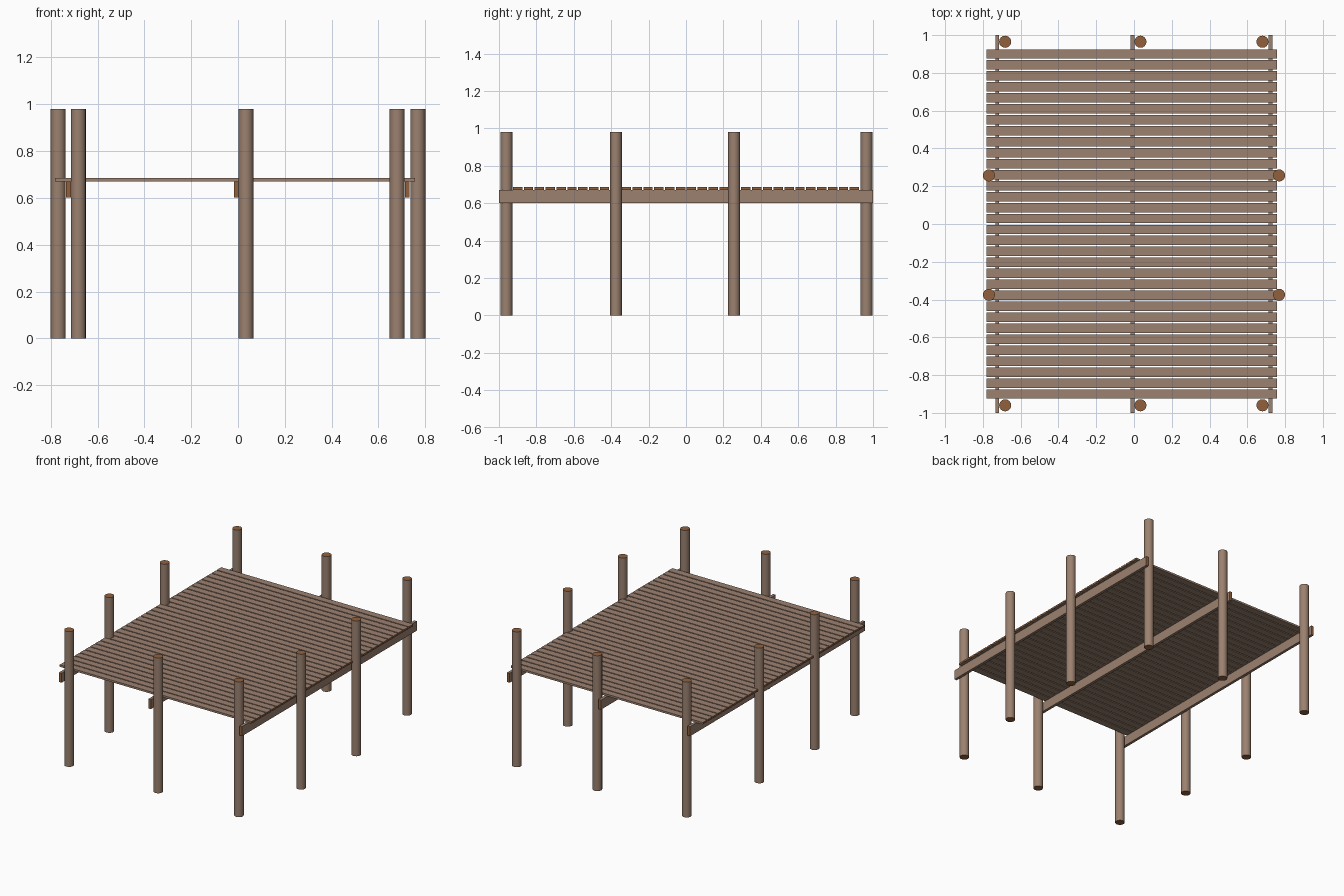
import bpy, bmesh, math
from mathutils import Matrix, Vector

if "Cube" in bpy.data.objects:
    bpy.data.objects.remove(bpy.data.objects["Cube"])


def material(name, rgb):
    m = bpy.data.materials.new(name)
    m.diffuse_color = (*rgb, 1)
    m.use_nodes = True
    m.node_tree.nodes["Principled BSDF"].inputs["Base Color"].default_value = m.diffuse_color
    return m


wood = material("weathered_wood", (0.33, 0.22, 0.16))
grain = material("end_grain", (0.285, 0.12, 0.047))


def finish(name, bm, end_axis):
    """Make an object; faces pointing along end_axis get the end grain colour."""
    bm.normal_update()
    for f in bm.faces:
        f.material_index = 1 if abs(f.normal[end_axis]) > 0.9 else 0
    me = bpy.data.meshes.new(name)
    bm.to_mesh(me)
    bm.free()
    me.materials.append(wood)
    me.materials.append(grain)
    ob = bpy.data.objects.new(name, me)
    bpy.context.collection.objects.link(ob)
    return ob


def box(name, lo, hi, end_axis):
    lo, hi = Vector(lo), Vector(hi)
    bm = bmesh.new()
    bmesh.ops.create_cube(bm, size=1)
    bmesh.ops.scale(bm, vec=hi - lo, verts=bm.verts)
    bmesh.ops.translate(bm, vec=(lo + hi) / 2, verts=bm.verts)
    return finish(name, bm, end_axis)


def post(name, x, y, r=0.032, h=0.98):
    bm = bmesh.new()
    bmesh.ops.create_cone(bm, cap_ends=True, segments=16, radius1=r, radius2=r,
                          depth=h, matrix=Matrix.Translation((x, y, h / 2)))
    ob = finish(name, bm, 2)
    bpy.context.view_layer.objects.active = ob
    ob.select_set(True)
    bpy.ops.object.shade_smooth_by_angle(angle=math.radians(40))
    ob.select_set(False)


# round posts: front and back rows, then the two sides
for row, y in (("front", -0.96), ("back", 0.965)):
    for side, x in (("left", -0.682), ("middle", 0.034), ("right", 0.68)):
        post(f"{row}_{side}_post", x, y)
for side, x in (("left", -0.768), ("right", 0.768)):
    for i, y in enumerate((-0.375, 0.257)):
        post(f"{side}_side_post_{i + 1}", x, y)

# long beams under the deck
for side, x in (("left", -0.724), ("middle", -0.008), ("right", 0.723)):
    box(f"{side}_beam", (x - 0.01, -1, 0.602), (x + 0.01, 1, 0.671), 1)

# deck planks laid across the beams
count, gap = 32, 0.008
start, end = -0.925, 0.925
pitch = (end - start + gap) / count
for i in range(count):
    y = start + i * pitch
    box(f"deck_plank_{i + 1}", (-0.782, y, 0.671),
        (0.757, y + pitch - gap, 0.685), 0)
